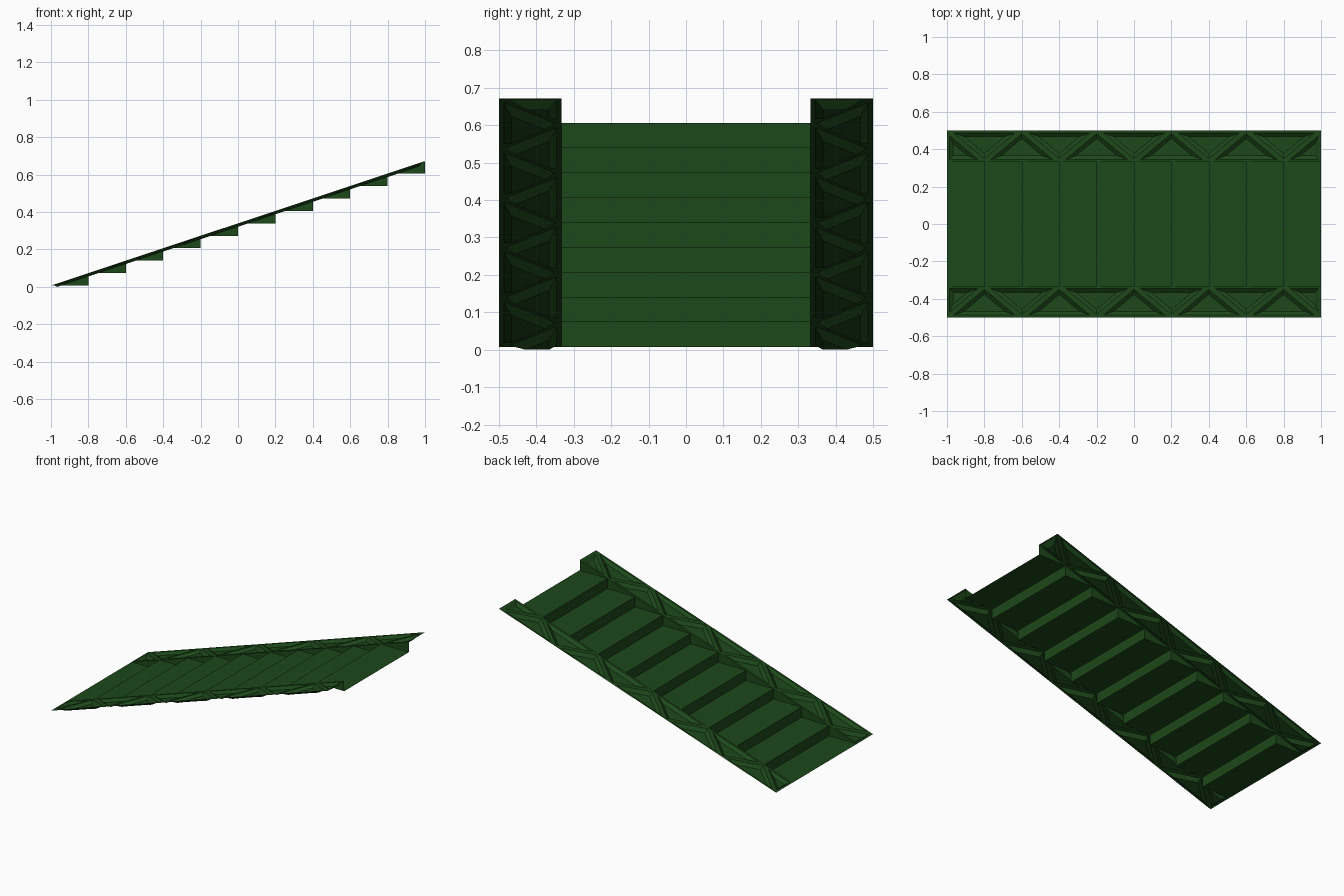
import bpy
from mathutils import Vector

if "Cube" in bpy.data.objects:
    bpy.data.objects.remove(bpy.data.objects["Cube"])

STEPS, RUN, RISE = 10, 0.2, 0.0665
BASE = 0.007                 # height of the lowest tread
INNER, OUTER = 0.333, 0.5    # side strip limits in y
RIM, WALL, DEPTH = 0.013, 0.033, 0.018

green = bpy.data.materials.new("dark_green")
green.diffuse_color = (0.012, 0.065, 0.010, 1)
green.use_nodes = True
green.node_tree.nodes["Principled BSDF"].inputs["Base Color"].default_value = green.diffuse_color


def slope(x):
    return BASE + (x + 1) * RISE / RUN


def make(name, verts, faces):
    mesh = bpy.data.meshes.new(name)
    mesh.from_pydata(verts, [], faces)
    mesh.materials.append(green)
    obj = bpy.data.objects.new(name, mesh)
    bpy.context.collection.objects.link(obj)
    return obj


# Treads and risers: one folded sheet, open at the upper end
verts, faces = [], []
for i in range(STEPS):
    x, z = -1 + i * RUN, BASE + i * RISE
    for px in (x, x + RUN):
        verts += [(px, -INNER, z), (px, INNER, z)]
for k in range(2 * STEPS - 1):
    faces.append((2 * k, 2 * k + 2, 2 * k + 3, 2 * k + 1))
make("treads_and_risers", verts, faces)

# Triangular cheeks closing the steps against the sloping side strips
for side, label in ((-1, "front"), (1, "back")):
    verts, faces = [], []
    for i in range(STEPS):
        x, z, n = -1 + i * RUN, BASE + i * RISE, len(verts)
        verts += [(x, side * INNER, z), (x + RUN, side * INNER, z),
                  (x + RUN, side * INNER, z + RISE)]
        faces.append((n, n + 1, n + 2) if side > 0 else (n, n + 2, n + 1))
    # inward facing cheeks
    faces = [f[::-1] if side < 0 else f for f in faces]
    make(label + "_step_cheeks", verts, faces)


def inset(tri, d):
    """Move the edges of a triangle inwards by d."""
    a, b, c = tri
    la, lb, lc = (b - c).length, (c - a).length, (a - b).length
    per = la + lb + lc
    centre = (a * la + b * lb + c * lc) / per
    r = abs((b - a).cross(c - a)) / per
    return [centre + (p - centre) * (1 - d / r) for p in tri]


def ccw(tri):
    a, b, c = tri
    return tri if (b - a).cross(c - a) > 0 else [a, c, b]


# Side strips: sloping sheet with pressed triangular pans forming a truss
cells = []
for k in range(5):
    x = -1 + 0.4 * k
    cells.append([(x, OUTER), (x + 0.4, OUTER), (x + 0.2, INNER)])
    if k:
        cells.append([(x - 0.2, INNER), (x + 0.2, INNER), (x, OUTER)])
cells.append([(-1, OUTER), (-1, INNER), (-0.8, INNER)])
cells.append([(1, OUTER), (1, INNER), (0.8, INNER)])

for side, label in ((-1, "front"), (1, "back")):
    verts, faces = [], []
    for cell in cells:
        tri = ccw([Vector((x, side * y)) for x, y in cell])
        n = len(verts)
        for d, drop in ((0, 0), (RIM, 0), (WALL, DEPTH)):
            verts += [(p.x, p.y, slope(p.x) - drop) for p in inset(tri, d)]
        for ring in (n, n + 3):
            for j in range(3):
                m = (j + 1) % 3
                faces.append((ring + j, ring + m, ring + 3 + m, ring + 3 + j))
        faces.append((n + 6, n + 7, n + 8))
    make(label + "_truss_strip", verts, faces)
